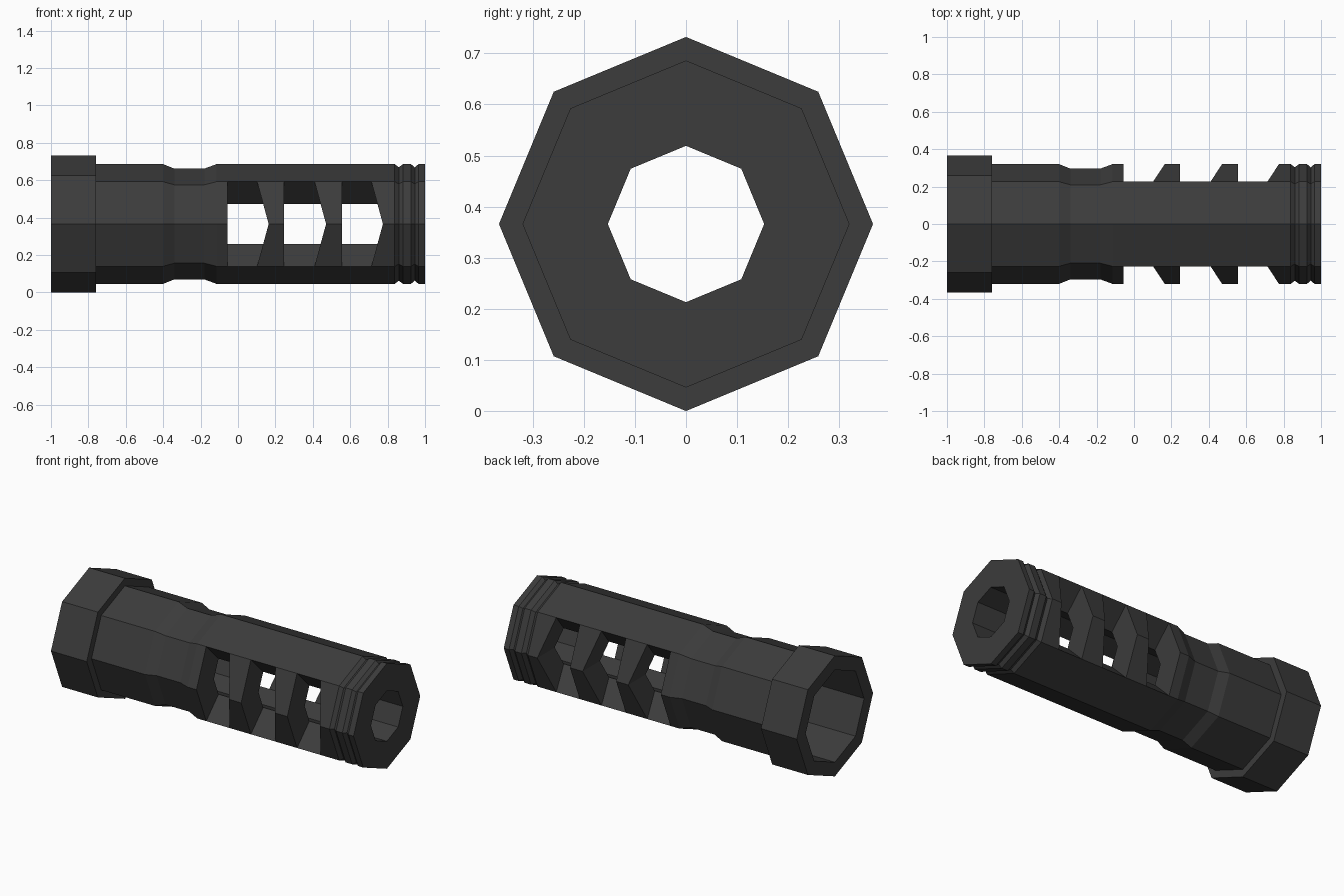
import bpy, bmesh
from math import cos, sin, radians

if "Cube" in bpy.data.objects:
    bpy.data.objects.remove(bpy.data.objects["Cube"])

SIDES, CENTRE_Z, BODY_R, BORE_R, SOCKET_R = 8, 0.366, 0.32, 0.153, 0.28
EDGE_Z = BODY_R * sin(radians(45))   # height of the octagon's diagonal corners

bm = bmesh.new()


def ring(x, r, chevron=0.0):
    """Octagon around the x axis; chevron pushes the side corners forward."""
    verts = []
    for k in range(SIDES):
        a = radians(45 * k)
        y, z = r * cos(a), r * sin(a)
        shift = chevron * max(0.0, 1 - abs(z) / EDGE_Z)
        verts.append(bm.verts.new((x + shift, y, z + CENTRE_Z)))
    return verts


def bridge(a, b, sectors=range(SIDES)):
    for k in sectors:
        n = (k + 1) % SIDES
        bm.faces.new((a[k], a[n], b[n], b[k]))


def chain(rings):
    for a, b in zip(rings, rings[1:]):
        bridge(a, b)


# Rear: collar, body and narrowed neck outside; wide socket inside
outer = [ring(x, r) for x, r in [
    (-1, 0.366), (-0.76, 0.366), (-0.76, BODY_R), (-0.40, BODY_R),
    (-0.34, 0.296), (-0.18, 0.296), (-0.115, BODY_R)]]
inner = [ring(x, r) for x, r in [
    (-1, SOCKET_R), (-0.42, SOCKET_R), (-0.42, BORE_R)]]
bridge(outer[0], inner[0])
chain(outer)
chain(inner)
last_out, last_in = outer[-1], inner[-1]

# Three side ports with straight rear walls and chevron front walls
side, solid = (7, 0, 3, 4), (1, 2, 5, 6)
for start, end in [(-0.055, 0.102), (0.245, 0.409), (0.555, 0.713)]:
    o1, i1 = ring(start, BODY_R), ring(start, BORE_R)
    o2, i2 = ring(end, BODY_R, 0.062), ring(end, BORE_R, 0.062)
    bridge(last_out, o1)
    bridge(last_in, i1)
    bridge(o1, o2, solid)
    bridge(i1, i2, solid)
    bridge(o1, i1, side)
    bridge(o2, i2, side)
    for k in (1, 3, 5, 7):
        bm.faces.new((o1[k], o2[k], i2[k], i1[k]))
    last_out, last_in = o2, i2

# Muzzle end with two V grooves
tip = [ring(x, r) for x, r in [
    (0.838, BODY_R), (0.86, 0.303), (0.882, BODY_R), (0.925, BODY_R),
    (0.945, 0.303), (0.965, BODY_R), (1, BODY_R), (1, BORE_R)]]
chain([last_out] + tip + [last_in])

bmesh.ops.recalc_face_normals(bm, faces=bm.faces)
mesh = bpy.data.meshes.new("ported_tube")
bm.to_mesh(mesh)
bm.free()
tube = bpy.data.objects.new("ported_tube", mesh)
bpy.context.collection.objects.link(tube)

dark = bpy.data.materials.new("dark_metal")
dark.diffuse_color = (0.045, 0.045, 0.045, 1)
dark.use_nodes = True
dark.node_tree.nodes["Principled BSDF"].inputs["Base Color"].default_value = dark.diffuse_color
mesh.materials.append(dark)
